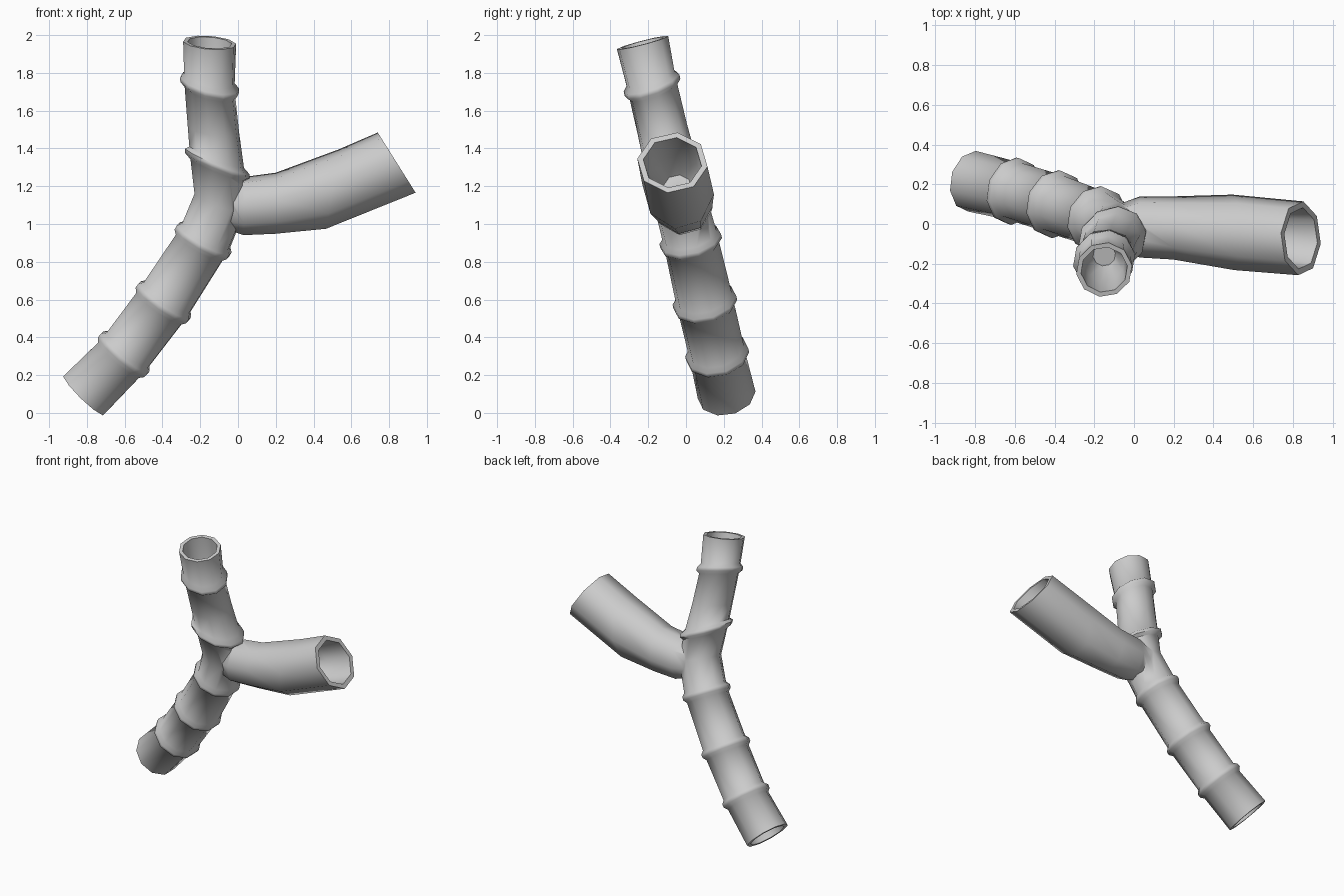
import bpy, bmesh
from math import sin, cos, tau, radians
from mathutils import Vector

cube = bpy.data.objects.get("Cube")
if cube:
    bpy.data.objects.remove(cube)

bark = bpy.data.materials.new("warm_grey")
bark.use_nodes = True
GREY = (0.6, 0.6, 0.6, 1)
bark.diffuse_color = GREY
bark.node_tree.nodes["Principled BSDF"].inputs["Base Color"].default_value = GREY


def section(bm, c, axis, normal, r, sides, ref, turn):
    """Loop of vertices around the axis, sheared onto the plane of normal."""
    u = (ref - axis * ref.dot(axis)).normalized()
    v = axis.cross(u)
    loop = []
    for i in range(sides):
        a = tau * i / sides + turn
        d = (u * cos(a) + v * sin(a)) * r
        loop.append(bm.verts.new(c + d - axis * (d.dot(normal) / axis.dot(normal))))
    return loop


def tube(name, stations, sides, ref, turn=0, hollow_start=True):
    """Loft through (centre, radius, bead height, plane normal or None)."""
    bm = bmesh.new()
    pts = [Vector(s[0]) for s in stations]
    last = len(pts) - 1
    plan = []
    for i, (c, r, bead, normal) in enumerate(stations):
        c = pts[i]
        axis = (pts[min(i + 1, last)] - pts[max(i - 1, 0)]).normalized()
        n = Vector(normal).normalized() if normal else axis
        if bead:
            rows = ((-0.035, 0), (-0.012, bead), (0.012, bead), (0.035, 0))
            plan += [(c + axis * t, axis, n, r + h) for t, h in rows]
        else:
            plan.append((c, axis, n, r))

    def bore(end, sign):
        c, axis, n, r = end
        return [(c + axis * depth * sign, axis, n, r * k)
                for depth, k in ((0, 0.83), (0.2, 0.74), (0.34, 0.4))]

    outer = list(plan)
    if hollow_start:
        plan = bore(outer[0], 1)[::-1] + plan
    plan += bore(outer[-1], -1)
    loops = [section(bm, *p, sides, ref, turn) for p in plan]
    for a, b in zip(loops, loops[1:]):
        for i in range(sides):
            j = (i + 1) % sides
            bm.faces.new((a[i], a[j], b[j], b[i]))
    bm.faces.new(loops[0][::-1])
    bm.faces.new(loops[-1])
    bmesh.ops.recalc_face_normals(bm, faces=bm.faces)
    mesh = bpy.data.meshes.new(name)
    bm.to_mesh(mesh)
    bm.free()
    mesh.materials.append(bark)
    ob = bpy.data.objects.new(name, mesh)
    bpy.context.collection.objects.link(ob)
    return ob


# Bent main stem with raised beads
stem = tube("main_stem", [
    ((-0.815, 0.215, 0.095), 0.155, 0, None),
    ((-0.605, 0.165, 0.31), 0.15, 0.02, None),
    ((-0.395, 0.10, 0.585), 0.152, 0.02, None),
    ((-0.185, 0.025, 0.91), 0.147, 0.02, None),
    ((-0.095, -0.03, 1.12), 0.143, 0, (0.35, -0.23, 1)),
    ((-0.11, -0.08, 1.32), 0.14, 0.025, (0.42, -0.12, 1)),
    ((-0.13, -0.125, 1.5), 0.135, 0, (0.15, -0.25, 1)),
    ((-0.15, -0.18, 1.735), 0.134, 0.022, (0.25, -0.35, 1)),
    ((-0.15, -0.23, 1.96), 0.142, 0, (0.08, -0.26, 1)),
], 10, Vector((1, 0, 0)), 0.15)

# Side branch, open at its wide end
branch = tube("side_branch", [
    ((-0.12, -0.015, 1.09), 0.10, 0, None),
    ((0.03, -0.015, 1.095), 0.155, 0, (1, 0, 0)),
    ((0.2, -0.02, 1.11), 0.16, 0, (1, 0, 0)),
    ((0.5, -0.042, 1.185), 0.19, 0, (1, 0, -0.16)),
    ((0.84, -0.072, 1.325), 0.187, 0, (0.31, 0, 0.195)),
], 8, Vector((0, 1, 0)), -0.13, False)

# Weld the branch into the stem
weld = stem.modifiers.new("weld_branch", "BOOLEAN")
weld.operation = "UNION"
weld.solver = "EXACT"
weld.object = branch
bpy.ops.object.select_all(action="DESELECT")
stem.select_set(True)
bpy.context.view_layer.objects.active = stem
bpy.ops.object.modifier_apply(modifier=weld.name)
bpy.data.objects.remove(branch)
bpy.ops.object.shade_smooth_by_angle(angle=radians(60))
